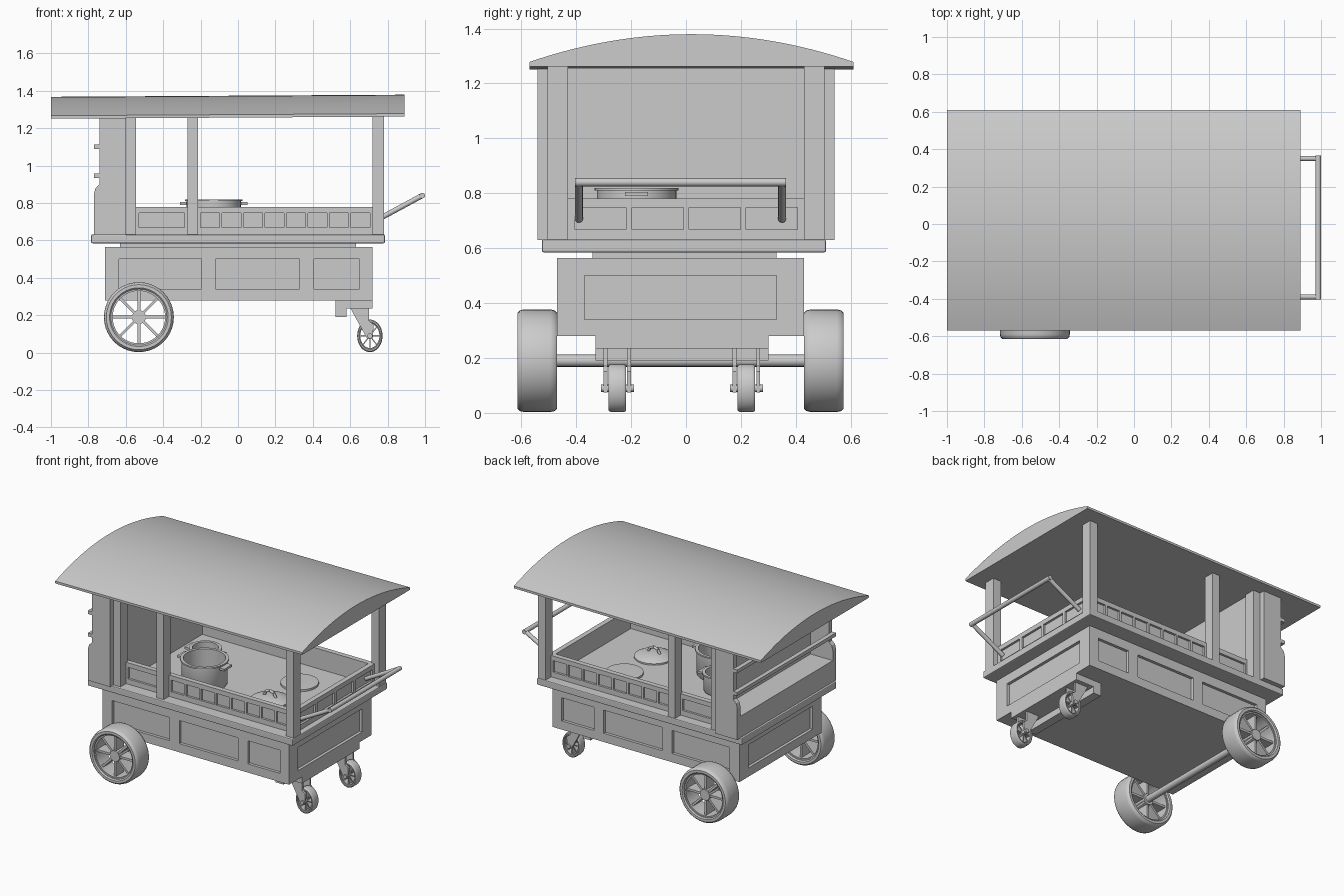
import bpy, bmesh, math
from mathutils import Matrix, Vector

if "Cube" in bpy.data.objects:
    bpy.data.objects.remove(bpy.data.objects["Cube"])

GREY = (0.6, 0.6, 0.6, 1)
mat = bpy.data.materials.new("plain grey")
mat.use_nodes = True
mat.diffuse_color = GREY
mat.node_tree.nodes["Principled BSDF"].inputs["Base Color"].default_value = GREY


def finish(name, bm, smooth=False):
    bmesh.ops.recalc_face_normals(bm, faces=bm.faces)
    me = bpy.data.meshes.new(name)
    bm.to_mesh(me)
    bm.free()
    me.materials.append(mat)
    ob = bpy.data.objects.new(name, me)
    bpy.context.collection.objects.link(ob)
    if smooth:
        bpy.context.view_layer.objects.active = ob
        ob.select_set(True)
        bpy.ops.object.shade_smooth_by_angle(angle=math.radians(40))
        ob.select_set(False)
    return ob


def add_box(bm, x, y, z):
    size = Matrix.Diagonal((x[1] - x[0], y[1] - y[0], z[1] - z[0], 1))
    mid = Matrix.Translation((sum(x) / 2, sum(y) / 2, sum(z) / 2))
    bmesh.ops.create_cube(bm, size=1, matrix=mid @ size)


def boxes(name, *specs):
    bm = bmesh.new()
    for s in specs:
        add_box(bm, *s)
    return finish(name, bm)


def add_rod(bm, a, b, r, seg=16):
    a, b = Vector(a), Vector(b)
    rot = (b - a).to_track_quat('Z', 'Y').to_matrix().to_4x4()
    bmesh.ops.create_cone(bm, cap_ends=True, segments=seg, radius1=r, radius2=r,
                          depth=(b - a).length, matrix=Matrix.Translation((a + b) / 2) @ rot)


def add_lathe(bm, profile, matrix, seg=40, closed=False):
    # profile holds (radius, height) pairs; radius 0 closes on the axis
    rings = []
    for r, h in profile:
        n = seg if r > 0 else 1
        rings.append([bm.verts.new(matrix @ Vector((r * math.cos(i * math.tau / seg),
                      r * math.sin(i * math.tau / seg), h))) for i in range(n)])
    pairs = list(zip(rings, rings[1:]))
    if closed:
        pairs.append((rings[-1], rings[0]))
    for a, b in pairs:
        for i in range(seg):
            j = (i + 1) % seg
            quad = [a[i % len(a)], a[j % len(a)], b[j % len(b)], b[i % len(b)]]
            bm.faces.new(list(dict.fromkeys(quad)))


def prism(name, points, lo, hi, axis, smooth=False):
    # extrudes a 2D outline (u, z) along x or y
    bm = bmesh.new()
    put = (lambda u, w, t: (t, u, w)) if axis == 'x' else (lambda u, w, t: (u, t, w))
    face = bm.faces.new([bm.verts.new(put(u, w, lo)) for u, w in points])
    new = bmesh.ops.extrude_face_region(bm, geom=[face])["geom"]
    shift = put(0, 0, hi - lo)
    bmesh.ops.translate(bm, vec=shift, verts=[v for v in new if isinstance(v, bmesh.types.BMVert)])
    return finish(name, bm, smooth)


def frame(name, axis, depth, span, z, openings, oz):
    # rails above and below the openings, stiles between them
    cuts = [span[0]] + [v for o in openings for v in o] + [span[1]]
    strips = [(span, (z[0], oz[0])), (span, (oz[1], z[1]))]
    strips += [((cuts[i], cuts[i + 1]), oz) for i in range(0, len(cuts), 2)]
    boxes(name, *[(depth, u, w) if axis == 'x' else (u, depth, w) for u, w in strips])


# Lower cabinet with recessed panels
Z, OZ = (0.28, 0.565), (0.34, 0.5)
boxes("cabinet_core", ((-0.69, 0.7), (-0.45, 0.41), Z))
long_panels = [(-0.635, -0.195), (-0.12, 0.33), (0.405, 0.65)]
frame("cabinet_front_frame", 'y', (-0.47, -0.45), (-0.71, 0.72), Z, long_panels, OZ)
frame("cabinet_back_frame", 'y', (0.41, 0.43), (-0.71, 0.72), Z, long_panels, OZ)
frame("cabinet_handle_end_frame", 'x', (0.7, 0.72), (-0.45, 0.41), Z, [(-0.37, 0.33)], OZ)
frame("cabinet_shelf_end_frame", 'x', (-0.71, -0.69), (-0.45, 0.41), Z, [(-0.37, 0.33)], OZ)
boxes("neck", ((-0.63, 0.63), (-0.34, 0.33), (0.56, 0.59)))
deck = boxes("deck", ((-0.785, 0.785), (-0.525, 0.51), (0.585, 0.632)))
bevel = deck.modifiers.new("bevel", 'BEVEL')
bevel.width, bevel.segments = 0.006, 2

# Counter tray with a panelled rim
Z, OZ = (0.63, 0.78), (0.668, 0.748)
boxes("tray_core", ((-0.56, 0.73), (-0.43, -0.41), Z), ((-0.56, 0.73), (0.41, 0.43), Z),
      ((0.71, 0.73), (-0.41, 0.41), Z), ((-0.56, 0.72), (-0.41, 0.41), (0.62, 0.642)))
long_openings = [(-0.53, -0.285)] + [(-0.2 + i * 0.115, -0.1 + i * 0.115) for i in range(8)]
frame("tray_front_frame", 'y', (-0.445, -0.43), (-0.55, 0.73), Z, long_openings, OZ)
frame("tray_back_frame", 'y', (0.43, 0.445), (-0.55, 0.73), Z, long_openings, OZ)
end_openings = [(-0.405 + i * 0.208, -0.218 + i * 0.208) for i in range(4)]
frame("tray_end_frame", 'x', (0.73, 0.745), (-0.43, 0.43), Z, end_openings, OZ)

# Roof posts
for side, s in (("front", -1), ("back", 1)):
    y = sorted((s * 0.43, s * 0.505))
    for place, x in (("corner", (0.72, 0.78)), ("middle", (-0.27, -0.215)), ("shelf", (-0.6, -0.545))):
        boxes(f"{side}_{place}_post", (x, y, (0.63, 1.27)))

# Shelf end: back wall, cheeks, low box and shelf rails
boxes("shelf_wall", ((-0.6, -0.56), (-0.505, 0.505), (0.63, 1.265)))
cheek = [(-0.6, 0.63), (-0.77, 0.63), (-0.77, 0.85), (-0.762, 0.88), (-0.74, 0.9),
         (-0.74, 1.26), (-0.6, 1.26)]
for side, y in (("front", -0.54), ("back", 0.505)):
    prism(f"{side}_cheek", cheek, y, y + 0.035, 'y')
boxes("low_box", ((-0.77, -0.6), (-0.505, 0.505), (0.63, 0.78)))
boxes("shelf_rails", *[((-0.77, -0.74), (-0.54, 0.54), (z, z + 0.024)) for z in (0.935, 1.09)])

# Curved roof, a shallow arc over a flat underside
N = 32
arc = [(0.02 - 0.59 * t, 1.273 + 0.101 * (1 - t * t)) for t in (2 * i / N - 1 for i in range(N + 1))]
roof = prism("roof", arc + [(-0.57, 1.257), (0.61, 1.257)], -1, 0.89, 'x', True)
tilt = Matrix.Translation((0, 0, 1.3)) @ Matrix.Rotation(-0.006, 4, 'Y') @ Matrix.Translation((0, 0, -1.3))
roof.data.transform(tilt)

# Push handle
bm = bmesh.new()
for y in (-0.39, 0.35):
    add_rod(bm, (0.735, y, 0.705), (0.985, y, 0.84), 0.014)
add_rod(bm, (0.985, -0.405, 0.84), (0.985, 0.365, 0.84), 0.015)
finish("push_handle", bm, True)


def wheel(name, loc, r, w, squash=1, spokes=8):
    # tyre, inner rim, hub and open spokes, turned about the y axis
    m = Matrix.Translation(loc) @ Matrix.Diagonal((squash, 1, 1, 1)) @ Matrix.Rotation(math.pi / 2, 4, 'X')
    bm = bmesh.new()
    h = w / 2
    tyre = [(0.8, 0.9), (0.84, 1), (0.93, 1), (0.98, 0.88), (1, 0.65)]
    tyre += [(a, -b) for a, b in reversed(tyre)]
    add_lathe(bm, [(a * r, b * h) for a, b in tyre], m, closed=True)
    rim = [(0.75, 0.8), (0.81, 0.8), (0.81, -0.8), (0.75, -0.8)]
    add_lathe(bm, [(a * r, b * h) for a, b in rim], m, closed=True)
    hub = [(0, 0.7), (0.2, 0.7), (0.2, -0.7), (0, -0.7)]
    add_lathe(bm, [(a * r, b * h) for a, b in hub], m, 20)
    for i in range(spokes):
        size = Matrix.Diagonal((0.62 * r, 0.08 * r, 0.6 * w, 1))
        turn = Matrix.Rotation(i * math.tau / spokes, 4, 'Z') @ Matrix.Translation((0.46 * r, 0, 0))
        bmesh.ops.create_cube(bm, size=1, matrix=m @ turn @ size)
    finish(name, bm, True)


# Large wheels on an axle
wheel("front_wheel", (-0.53, -0.542, 0.19), 0.187, 0.145)
wheel("back_wheel", (-0.53, 0.502, 0.19), 0.187, 0.145)
bm = bmesh.new()
add_rod(bm, (-0.53, -0.55, 0.19), (-0.53, 0.51, 0.19), 0.022)
finish("axle", bm, True)

# Casters in slanted forks under a mounting plate
boxes("caster_mount", ((0.52, 0.72), (-0.33, 0.3), (0.235, 0.285)),
      ((0.52, 0.58), (-0.33, 0.3), (0.19, 0.24)))
fork = [(0.6, 0.24), (0.69, 0.075), (0.72, 0.075), (0.725, 0.15), (0.7, 0.17), (0.7, 0.24)]
for side, y in (("front", -0.25), ("back", 0.22)):
    wheel(f"{side}_caster_wheel", (0.705, y, 0.09), 0.087, 0.064, 0.78)
    for label, dy in (("outer", -0.05), ("inner", 0.036)):
        prism(f"{side}_caster_fork_{label}", fork, y + dy, y + dy + 0.014, 'y')
    bm = bmesh.new()
    add_rod(bm, (0.705, y - 0.06, 0.09), (0.705, y + 0.06, 0.09), 0.014)
    finish(f"{side}_caster_pin", bm, True)

# Cooking pots with side grips
for name, x, y, r, top in (("large_pot", -0.13, -0.18, 0.145, 0.82), ("small_pot", -0.27, 0.03, 0.095, 0.775)):
    bm = bmesh.new()
    pot = [(0, 0.64), (r - 0.01, 0.64), (r, 0.655), (r, top - 0.01), (r + 0.008, top - 0.01),
           (r + 0.008, top), (r - 0.012, top), (r - 0.012, 0.655), (0, 0.655)]
    add_lathe(bm, pot, Matrix.Translation((x, y, 0)))
    for s in (-1, 1):
        u, g = sorted((x + s * r, x + s * (r + 0.035))), top - 0.03
        add_box(bm, u, (y - 0.042, y + 0.042), (g, g + 0.015))
    finish(name, bm, True)

# Domed lid with a loop grip, and a round hot plate
bm = bmesh.new()
lid = [(0, 0.64), (0.125, 0.64), (0.125, 0.652), (0.1, 0.664), (0.06, 0.674), (0, 0.68)]
add_lathe(bm, lid, Matrix.Translation((0.35, -0.15, 0)))
grip = [(-0.045, 0.67), (-0.03, 0.7), (0, 0.71), (0.03, 0.7), (0.045, 0.67)]
for (a, za), (b, zb) in zip(grip, grip[1:]):
    add_rod(bm, (0.35 + a, -0.15, za), (0.35 + b, -0.15, zb), 0.009, 10)
finish("pot_lid", bm, True)
bm = bmesh.new()
add_lathe(bm, [(0, 0.64), (0.12, 0.64), (0.12, 0.656), (0.105, 0.658), (0, 0.65)],
          Matrix.Translation((0.36, 0.16, 0)))
finish("hot_plate", bm, True)
